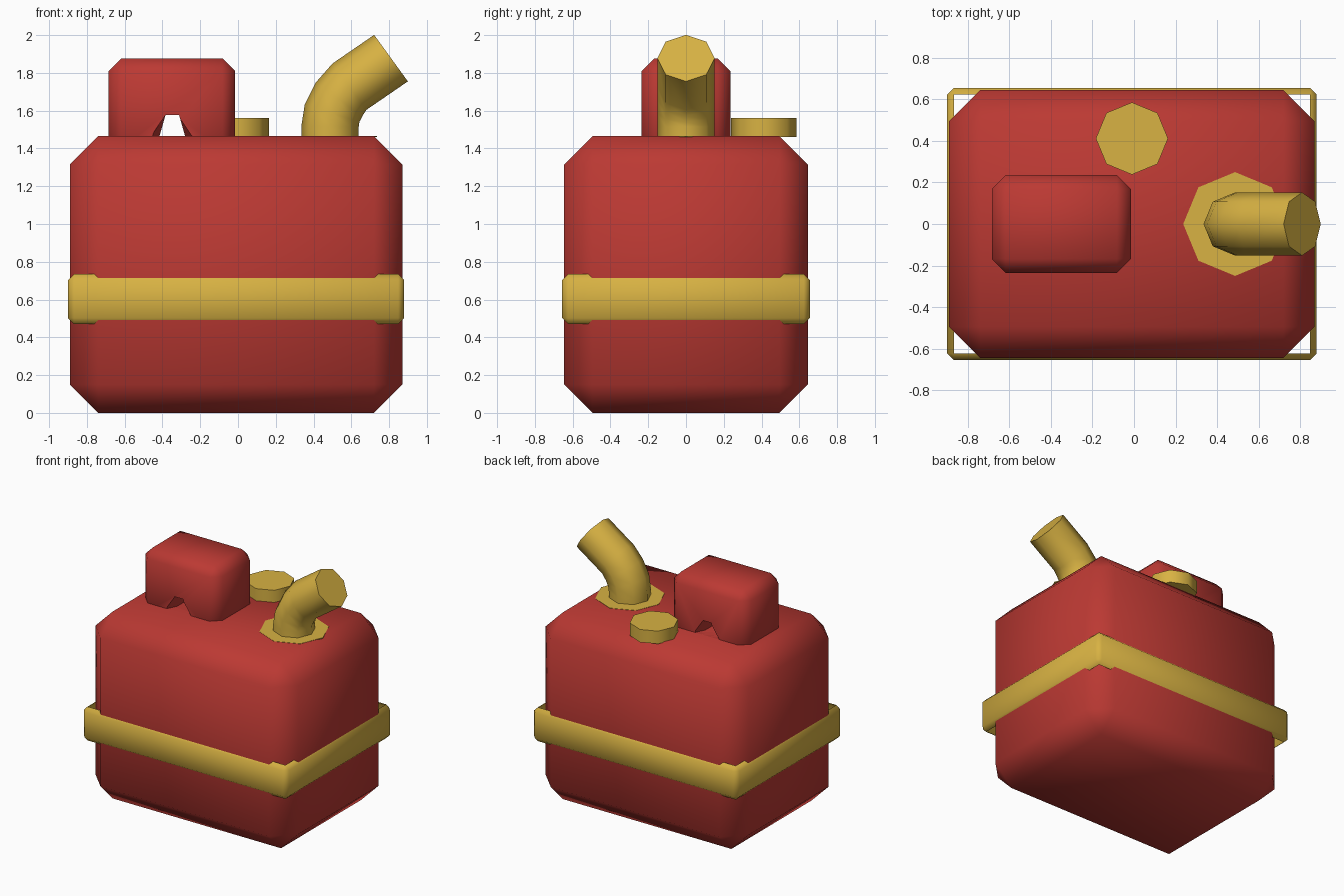
import bpy, bmesh, math
from mathutils import Vector

if "Cube" in bpy.data.objects:
    bpy.data.objects.remove(bpy.data.objects["Cube"], do_unlink=True)


def material(name, rgb):
    mat = bpy.data.materials.new(name)
    mat.use_nodes = True
    mat.diffuse_color = (*rgb, 1)
    mat.node_tree.nodes["Principled BSDF"].inputs["Base Color"].default_value = (*rgb, 1)
    return mat


red = material("red paint", (0.50, 0.041, 0.033))
yellow = material("yellow paint", (0.686, 0.445, 0.056))


def make_object(name, bm, mat):
    bmesh.ops.recalc_face_normals(bm, faces=bm.faces)
    mesh = bpy.data.meshes.new(name)
    bm.to_mesh(mesh)
    bm.free()
    obj = bpy.data.objects.new(name, mesh)
    mesh.materials.append(mat)
    bpy.context.collection.objects.link(obj)
    return obj


def activate(obj):
    bpy.ops.object.select_all(action='DESELECT')
    obj.select_set(True)
    bpy.context.view_layer.objects.active = obj


def smooth(obj):
    activate(obj)
    bpy.ops.object.shade_smooth_by_angle(angle=math.radians(58))


def chamfered_box(low, high, chamfer):
    """Box between two corners with every edge cut by a single chamfer."""
    low, high = Vector(low), Vector(high)
    bm = bmesh.new()
    bmesh.ops.create_cube(bm, size=1)
    for v in bm.verts:
        v.co = Vector([c * s for c, s in zip(v.co, high - low)]) + (low + high) / 2
    bmesh.ops.bevel(bm, geom=bm.edges[:], offset=chamfer, segments=1,
                    affect='EDGES', profile=0.5)
    bm.normal_update()
    return bm


def loft(sections):
    """Closed solid through a row of equal-sized point loops."""
    bm = bmesh.new()
    rings = [[bm.verts.new(p) for p in s] for s in sections]
    for a, b in zip(rings, rings[1:]):
        for i in range(len(a)):
            j = (i + 1) % len(a)
            bm.faces.new((a[i], a[j], b[j], b[i]))
    bm.faces.new(rings[0])
    bm.faces.new(rings[-1])
    return bm


def octagon_tube(path, radius, y=0):
    """Eight-sided tube; each path entry is x, z and heading in degrees."""
    sections = []
    for x, z, heading in path:
        a = math.radians(heading)
        across = Vector((-math.sin(a), 0, math.cos(a)))
        turns = [math.tau * i / 8 for i in range(8)]
        sections.append([Vector((x, y, z)) + radius * (math.cos(t) * across
                        + math.sin(t) * Vector((0, 1, 0))) for t in turns])
    return loft(sections)


# Can body
smooth(make_object("can_body", chamfered_box((-0.89, -0.645, 0), (0.87, 0.645, 1.465), 0.15), red))

# Belt: an open band with chamfered rims
band = chamfered_box((-0.90, -0.656, 0.47), (0.88, 0.656, 0.735), 0.032)
caps = [f for f in band.faces if abs(f.normal.z) > 0.99]
bmesh.ops.delete(band, geom=caps, context='FACES')
smooth(make_object("belt", band, yellow))

# Handle with a flared notch through its foot
handle = make_object("handle", chamfered_box((-0.685, -0.235, 1.33), (-0.015, 0.235, 1.877), 0.067), red)


def notch_outline(y, foot):
    left = -0.348
    return [(left - foot, y, 1.465), (left - 0.036, y, 1.577),
            (left + 0.036, y, 1.577), (left + foot, y, 1.465)]


cutter = make_object("notch_cutter", loft([notch_outline(-0.25, 0.112), notch_outline(-0.16, 0.068),
                                           notch_outline(0.16, 0.068), notch_outline(0.25, 0.112)]), red)
cutter.hide_render = True
cut = handle.modifiers.new("notch", 'BOOLEAN')
cut.operation = 'DIFFERENCE'
cut.solver = 'EXACT'
cut.object = cutter
activate(handle)
bpy.ops.object.modifier_apply(modifier=cut.name)
bpy.data.objects.remove(cutter, do_unlink=True)
smooth(handle)

# Filler cap
smooth(make_object("filler_cap", octagon_tube([(-0.01, 1.46, 90), (-0.01, 1.56, 90)], 0.174, y=0.412), yellow))

# Spout and its flat collar
smooth(make_object("spout_collar", octagon_tube([(0.487, 1.46, 90), (0.487, 1.467, 90)], 0.25), yellow))
bend = [(0.487, 1.44, 90), (0.487, 1.515, 90), (0.498, 1.587, 72),
        (0.535, 1.66, 54), (0.59, 1.727, 36), (0.81, 1.878, 36)]
smooth(make_object("spout", octagon_tube(bend, 0.152), yellow))
